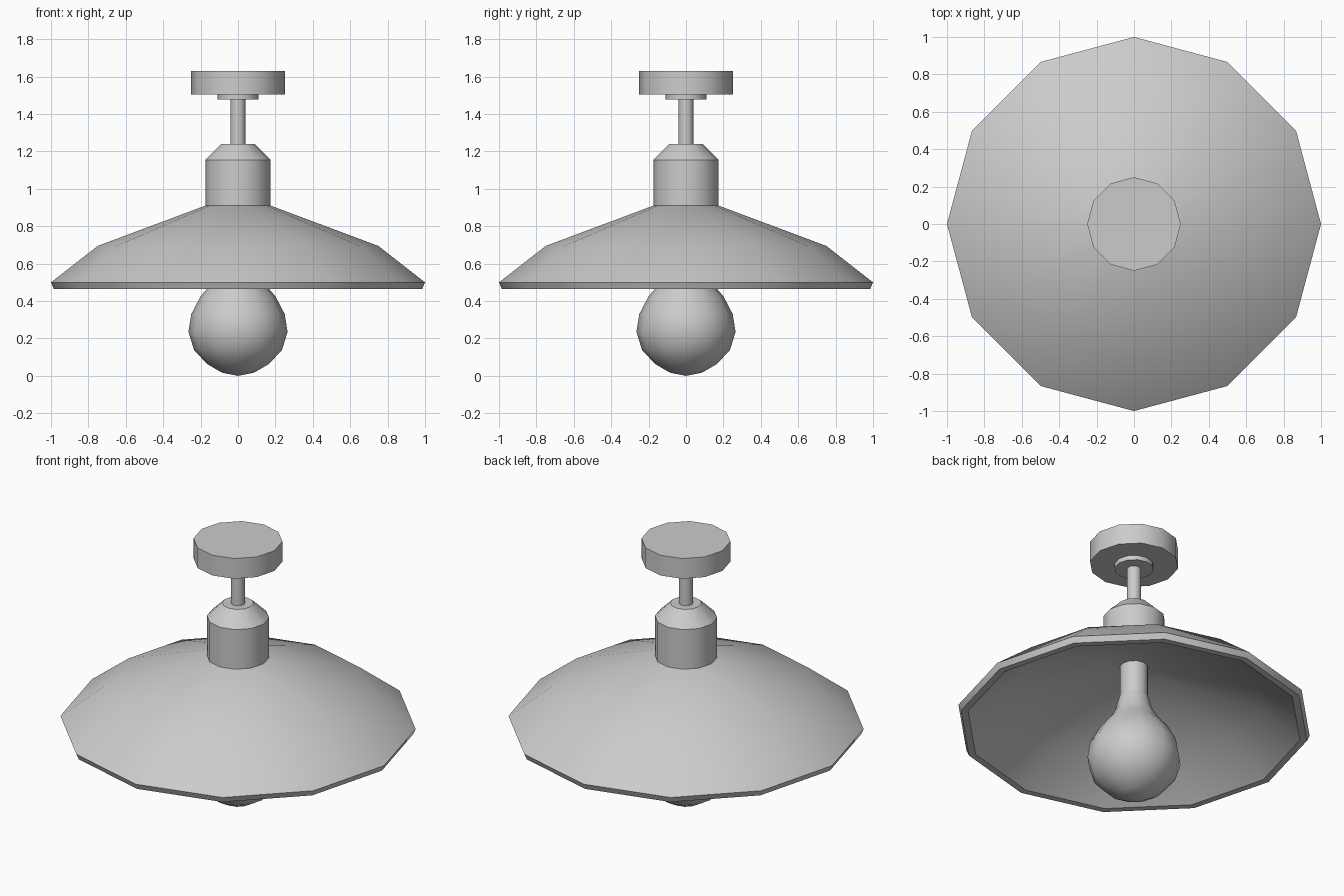
import bpy, bmesh
from math import cos, sin, pi, radians

if "Cube" in bpy.data.objects:
    bpy.data.objects.remove(bpy.data.objects["Cube"])

SIDES = 12


def lathe(name, profile, closed=False):
    """Revolve (radius, z) points around the z axis; radius 0 makes a pole."""
    bm = bmesh.new()
    rings = []
    for r, z in profile:
        if r == 0:
            rings.append([bm.verts.new((0, 0, z))] * SIDES)
        else:
            rings.append([bm.verts.new((r * cos(2 * pi * i / SIDES),
                                        r * sin(2 * pi * i / SIDES), z))
                          for i in range(SIDES)])
    pairs = list(zip(rings, rings[1:]))
    if closed:
        pairs.append((rings[-1], rings[0]))
    for a, b in pairs:
        for i in range(SIDES):
            j = (i + 1) % SIDES
            quad = list(dict.fromkeys((a[i], a[j], b[j], b[i])))
            bm.faces.new(quad)
    if not closed:
        for ring in (rings[0], rings[-1]):
            if ring[0] is not ring[1]:
                bm.faces.new(ring)
    bmesh.ops.recalc_face_normals(bm, faces=bm.faces)
    mesh = bpy.data.meshes.new(name)
    bm.to_mesh(mesh)
    bm.free()
    ob = bpy.data.objects.new(name, mesh)
    bpy.context.collection.objects.link(ob)
    bpy.ops.object.select_all(action='DESELECT')
    ob.select_set(True)
    bpy.context.view_layer.objects.active = ob
    bpy.ops.object.shade_smooth_by_angle(angle=radians(35))
    return ob


# ceiling mount and its small collar
lathe("ceiling_mount", [(0.25, 1.505), (0.25, 1.63)])
lathe("mount_collar", [(0.11, 1.477), (0.11, 1.505)])

# thin stem
lathe("stem", [(0.04, 1.24), (0.04, 1.477)])

# lamp holder housing with tapered top
lathe("holder_housing", [(0.175, 0.91), (0.175, 1.155), (0.088, 1.24)])

# wide shade: outer skin, rim band, then the hollow underside
lathe("shade", [(0.175, 0.91), (0.75, 0.695), (1.0, 0.5), (0.985, 0.465),
                (0.945, 0.465), (0.72, 0.635), (0.17, 0.84)])

# socket the bulb screws into
lathe("bulb_socket", [(0.08, 0.655), (0.08, 0.84)])

# pear-shaped bulb
lathe("bulb", [(0, 0), (0.085, 0.017), (0.165, 0.063), (0.235, 0.138),
               (0.265, 0.235), (0.25, 0.33), (0.2, 0.425), (0.145, 0.49),
               (0.105, 0.56), (0.09, 0.62), (0.08, 0.655)])
